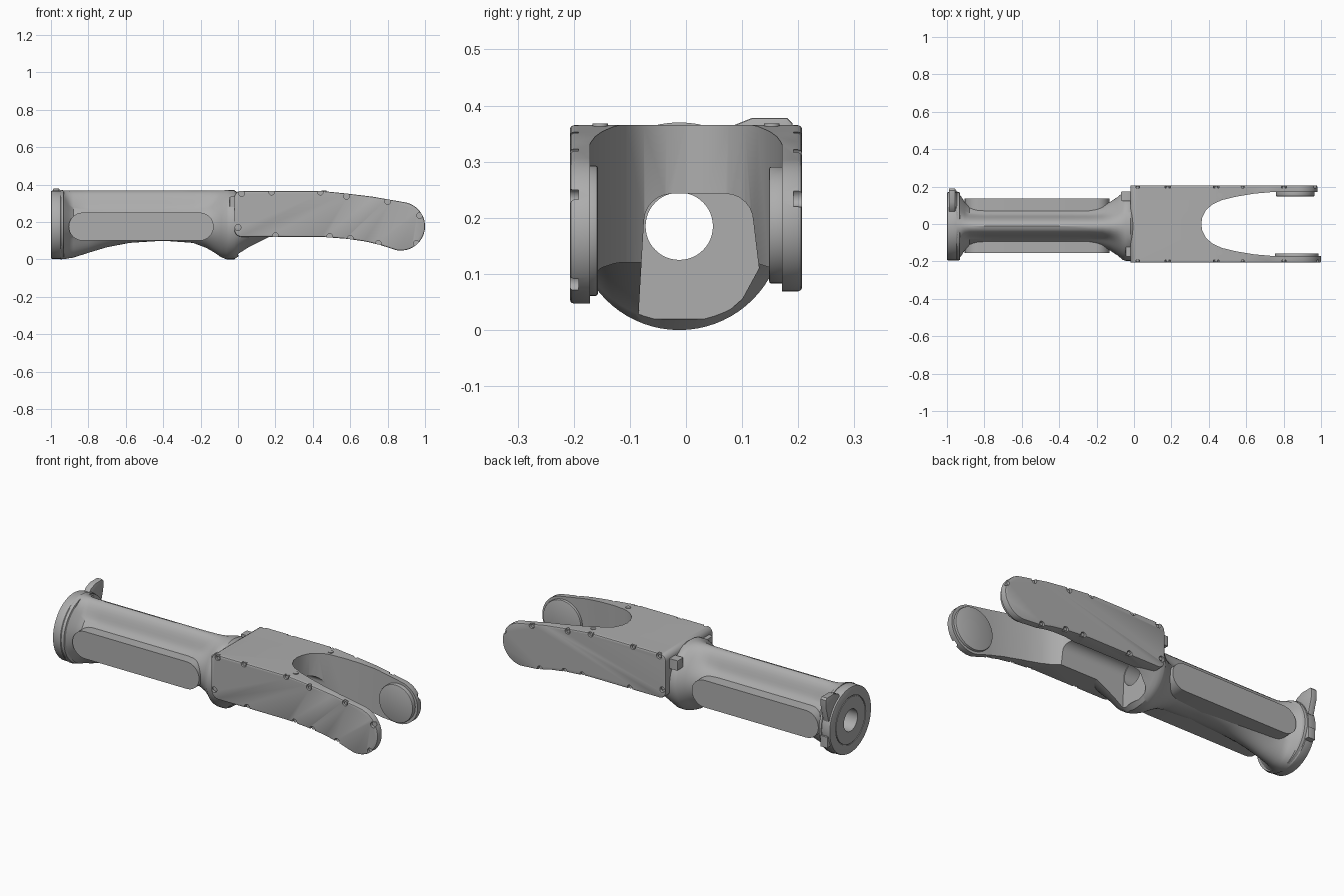
import bpy, bmesh, math
from mathutils import Vector

cube = bpy.data.objects.get("Cube")
if cube:
    bpy.data.objects.remove(cube, do_unlink=True)

grey = bpy.data.materials.new("cast grey")
grey.use_nodes = True
GREY = (0.42, 0.42, 0.42, 1)
grey.diffuse_color = GREY
for node in grey.node_tree.nodes:
    if node.type == 'BSDF_PRINCIPLED':
        node.inputs["Base Color"].default_value = GREY

CY, CZ, R = -0.012, 0.185, 0.185   # bore axis and collar radius


def place(axis, u, v, w):
    return Vector({'X': (w, u, v), 'Y': (u, w, v), 'Z': (u, v, w)}[axis])


def finish(name, bm):
    bmesh.ops.recalc_face_normals(bm, faces=bm.faces)
    mesh = bpy.data.meshes.new(name)
    bm.to_mesh(mesh)
    bm.free()
    mesh.materials.append(grey)
    ob = bpy.data.objects.new(name, mesh)
    bpy.context.collection.objects.link(ob)
    return ob


def prism(name, pts, axis, a, b, bevel=0.0, bevel_at=None):
    """Extrude a profile along an axis, optionally rounding its cap rims."""
    bm = bmesh.new()
    rings = [[bm.verts.new(place(axis, u, v, w)) for u, v in pts] for w in (a, b)]
    caps = [bm.faces.new(r) for r in rings]
    for i in range(len(pts)):
        j = (i + 1) % len(pts)
        bm.faces.new((rings[0][i], rings[0][j], rings[1][j], rings[1][i]))
    if bevel:
        chosen = [caps[bevel_at]] if bevel_at is not None else caps
        edges = {e for f in chosen for e in f.edges}
        bmesh.ops.recalc_face_normals(bm, faces=bm.faces)
        bmesh.ops.bevel(bm, geom=list(edges), offset=bevel, segments=2,
                        profile=0.5, affect='EDGES')
    return finish(name, bm)


def arc(cu, cv, r, start, end, n):
    angles = [math.radians(start + (end - start) * i / n) for i in range(n + 1)]
    return [(cu + r * math.cos(t), cv + r * math.sin(t)) for t in angles]


def disc(name, axis, cu, cv, r, a, b, n=48, **kw):
    return prism(name, arc(cu, cv, r, 0, 360, n)[:-1], axis, a, b, **kw)


def cut(ob, cutter):
    mod = ob.modifiers.new("cut", 'BOOLEAN')
    mod.operation, mod.solver, mod.object = 'DIFFERENCE', 'EXACT', cutter
    bpy.context.view_layer.objects.active = ob
    bpy.ops.object.modifier_apply(modifier=mod.name)


# Cutters: through bore, arched cavity under the fork, U slot between the arms
bore = disc("bore_cutter", 'X', CY, CZ, 0.06, -1.1, 0.3)
arch = arc(0.07, 0.193, 0.05, 0, 90, 6) + arc(-0.025, 0.193, 0.05, 90, 180, 6)
cavity = prism("cavity_cutter",
               [(-0.085, 0.02), (0.06, 0.02), (0.1, 0.055), (0.13, 0.11)] + arch,
               'X', 0.0, 0.6)
side = [(0.365, 0.035), (0.385, 0.075), (0.42, 0.105), (0.47, 0.128),
        (0.55, 0.147), (0.64, 0.162), (0.74, 0.171), (1.1, 0.171)]
slot = prism("slot_cutter", [(0.36, 0)] + side + [(x, -y) for x, y in reversed(side)],
             'Z', -0.1, 0.6)
cutters = [bore, cavity, slot]
parts = []

# Lofted tube: ribbed section, flaring to round ends, then a sloped gusset
stations = [(-0.95, 1, 0, 1), (-0.925, 0.7, 0.005, 1), (-0.905, 0.3, 0.008, 1),
            (-0.88, 0.05, 0.01, 1), (-0.8, 0, 0.035, 1), (-0.7, 0, 0.065, 1),
            (-0.58, 0, 0.088, 1), (-0.4, 0, 0.1, 1), (-0.24, 0, 0.088, 1),
            (-0.17, 0.12, 0.07, 1), (-0.13, 0.3, 0.055, 1), (-0.09, 0.62, 0.03, 1),
            (-0.06, 0.93, 0, 1), (-0.045, 1, 0, 1), (-0.02, 1, 0, 1),
            (0.0, 1, 0, 0.92), (0.06, 1, 0, 0.69), (0.18, 1, 0, 0.34)]
N, CORE = 72, 0.105
bm = bmesh.new()
rings = []
for x, k, bottom, squash in stations:
    ring = []
    for i in range(N):
        t = 2 * math.pi * i / N
        s = math.sin(t)
        reach = R - 0.003 if s > 0 else max(CZ - bottom, 0.085)
        r = CORE + (reach - CORE) * abs(s) ** (14 if s > 0 else 6)
        r += (R - r) * k
        ring.append(bm.verts.new((x, CY + r * math.cos(t), CZ + r * s * squash)))
    rings.append(ring)
for p, q in zip(rings, rings[1:]):
    for i in range(N):
        j = (i + 1) % N
        bm.faces.new((p[i], p[j], q[j], q[i]))
bm.faces.new(rings[0])
bm.faces.new(rings[-1])
tube = finish("ribbed_tube", bm)
cut(tube, bore)
cut(tube, cavity)
parts.append(tube)

# Flat stadium pads on both sides of the tube
pads = prism("side_pads", arc(-0.83, 0.175, 0.075, 90, 270, 16)
             + arc(-0.205, 0.175, 0.075, -90, 90, 16), 'Y', -0.155, 0.135)
cut(pads, bore)
parts.append(pads)

# End flange with a shallow ring groove, a fin and a lug
flange = disc("end_flange", 'X', CY, CZ, R - 0.003, -1.0, -0.93, n=64, bevel=0.006)
cut(flange, bore)
groove = disc("groove_cutter", 'X', CY, CZ, 0.132, -1.02, -0.996)
core = disc("groove_core", 'X', CY, CZ, 0.127, -1.03, -0.98)
cut(groove, core)
cut(flange, groove)
cutters += [groove, core]
parts.append(flange)
parts.append(prism("flange_fin", [(0.06, 0.34), (0.08, 0.363), (0.118, 0.378),
                                  (0.18, 0.378), (0.19, 0.368), (0.188, 0.32),
                                  (0.165, 0.24), (0.12, 0.26)],
                   'X', -0.99, -0.955, bevel=0.004))
parts.append(prism("flange_lug", [(0.13, 0.1), (0.178, 0.1), (0.178, 0.16), (0.13, 0.16)],
                   'X', -0.99, -0.945, bevel=0.004))


# Fork halves: one side profile each, sharing the slot and cavity
def fork_profile(cx, cz, r):
    return ([(-0.02, 0.33)] + arc(0.012, 0.333, 0.032, 170, 90, 4)
            + [(0.45, 0.365), (0.58, 0.352), (0.72, 0.335)]
            + arc(cx, cz, r, 82, -100, 24)
            + [(0.76, 0.077), (0.68, 0.096), (0.58, 0.11), (0.45, 0.12)]
            + arc(0.02, 0.16, 0.04, 270, 180, 5))


notches = [(0.02, 0.352), (0.18, 0.36), (0.44, 0.36), (0.58, 0.338), (0.8, 0.31),
           (0.972, 0.235), (0.0, 0.17), (0.2, 0.126), (0.49, 0.122), (0.6, 0.112),
           (0.75, 0.085), (0.953, 0.085)]
for label, sign, cx, cz, r in (("front", -1, 0.87, 0.177, 0.13),
                               ("back", 1, 0.862, 0.187, 0.118)):
    half = prism(label + "_fork_half", fork_profile(cx, cz, r), 'Y', 0, sign * 0.207,
                 bevel=0.007, bevel_at=1)
    for cutter in (bore, cavity, slot):
        cut(half, cutter)
    # Screw recesses round the rim of the outer face
    for x, z in notches:
        recess = disc("recess_cutter", 'Y', x, z, 0.016, sign * 0.192, sign * 0.25, n=12)
        cut(half, recess)
        cutters.append(recess)
        if x < 0.9:
            parts.append(disc(label + "_rim_screw", 'Y', x, z - 0.004 if z > 0.2 else z + 0.004,
                              0.009, sign * 0.185, sign * 0.2, n=12))
    parts.append(half)
    # Round bearing seat inside the arm tip
    parts.append(disc(label + "_bearing_seat", 'Y', cx, cz, r - 0.014,
                      sign * 0.185, sign * (0.157 if sign < 0 else 0.148), bevel=0.004))
    # Dowel on the top face
    parts.append(disc(label + "_dowel", 'Z', 0.46, sign * 0.153, 0.014, 0.34, 0.368, n=16))

# Small stop blocks behind the fork
for sign in (-1, 1):
    y = sign * 0.148
    parts.append(prism("collar_stop", [(y - 0.025, 0.28), (y + 0.025, 0.28),
                                       (y + 0.025, 0.335), (y - 0.025, 0.335)],
                       'X', -0.07 if sign > 0 else -0.045, 0.0, bevel=0.005))

for ob in cutters:
    bpy.data.objects.remove(ob, do_unlink=True)

bpy.ops.object.select_all(action='DESELECT')
for ob in parts:
    ob.select_set(True)
bpy.context.view_layer.objects.active = parts[0]
bpy.ops.object.shade_smooth_by_angle(angle=math.radians(32))
